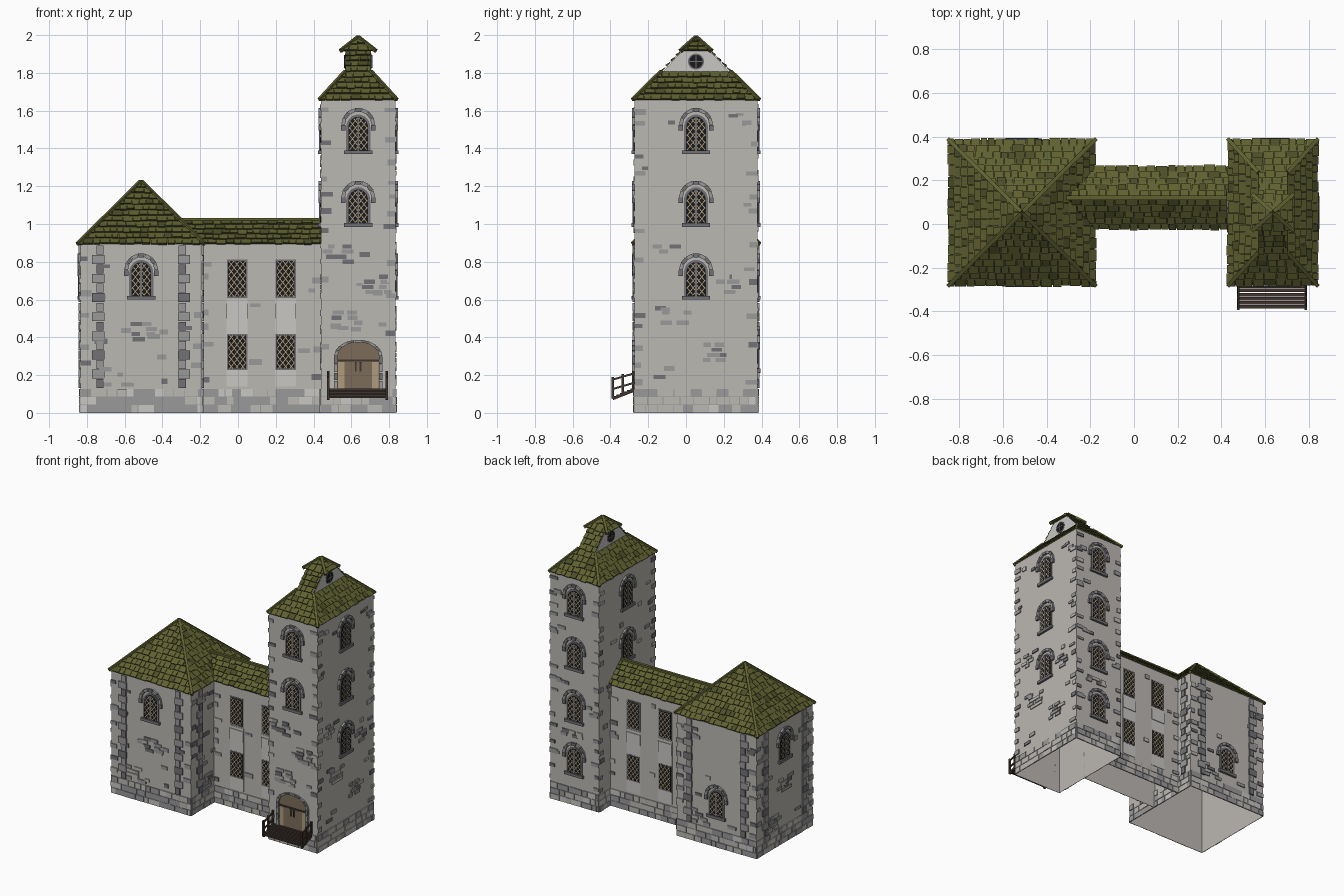
import bpy, bmesh, math, random
from mathutils import Vector as V

if "Cube" in bpy.data.objects:
    bpy.data.objects.remove(bpy.data.objects["Cube"])

random.seed(7)
R = random.uniform
UP = V((0, 0, 1))
COLS = {"plaster": (.50, .48, .45), "stone": (.32, .32, .33), "trim_stone": (.17, .17, .185),
        "moss_tile": (.115, .12, .03), "dark_tile": (.07, .075, .02), "dark_glass": (.01, .01, .01),
        "lattice_tan": (.42, .33, .20), "door_wood": (.20, .15, .10), "dark_wood": (.05, .036, .028),
        "pale_panel": (.58, .57, .55)}
NAMES = list(COLS)
PLA, STO, TRI, ROOF, ROOF2, GLA, LAT, DOOR, WOOD, PAN = range(10)
MATS = []
for n, c in COLS.items():
    m = bpy.data.materials.new(n)
    m.diffuse_color = (*c, 1)
    m.use_nodes = True
    m.node_tree.nodes["Principled BSDF"].inputs["Base Color"].default_value = m.diffuse_color
    MATS.append(m)


class Part:
    """Mesh collector that becomes one named object."""
    def __init__(self, name):
        self.name, self.bm = name, bmesh.new()

    def poly(self, pts, mat):
        out = []
        for p in pts:
            if all((p - q).length > 1e-5 for q in out):
                out.append(p)
        if len(out) > 2:
            self.bm.faces.new([self.bm.verts.new(p) for p in out]).material_index = mat

    def prism(self, wall, outline, w0, w1, mat):
        lo = [wall(u, v, w0) for u, v in outline]
        hi = [wall(u, v, w1) for u, v in outline]
        self.poly(hi, mat)
        for i in range(len(lo)):
            j = (i + 1) % len(lo)
            self.poly([lo[i], lo[j], hi[j], hi[i]], mat)

    def box(self, wall, u0, u1, v0, v1, w1, mat, w0=0):
        self.prism(wall, [(u0, v0), (u1, v0), (u1, v1), (u0, v1)], w0, w1, mat)

    def beam(self, p, q, a, b, mat):
        p, q = V(p), V(q)
        d = (q - p).normalized()
        x = d.cross(UP if abs(d.z) < .95 else V((0, 1, 0))).normalized()
        y = x.cross(d)
        ring = [x * s * a + y * t * b for s, t in ((-1, -1), (1, -1), (1, 1), (-1, 1))]
        self.poly([p + r for r in reversed(ring)], mat)
        self.poly([q + r for r in ring], mat)
        for i in range(4):
            r, s = ring[i], ring[(i + 1) % 4]
            self.poly([p + r, p + s, q + s, q + r], mat)

    def done(self):
        me = bpy.data.meshes.new(self.name)
        bmesh.ops.remove_doubles(self.bm, verts=self.bm.verts, dist=1e-5)
        used = sorted({f.material_index for f in self.bm.faces})
        for f in self.bm.faces:
            f.material_index = used.index(f.material_index)
        self.bm.to_mesh(me)
        for i in used:
            me.materials.append(MATS[i])
        bpy.context.collection.objects.link(bpy.data.objects.new(self.name, me))


class Wall:
    """Maps (along, up, outward) to space; along = 0 at the wall centre."""
    def __init__(self, x, y, d, half):
        self.o, self.d, self.h = V((x, y, 0)), V((*d, 0)), half
        self.n, self.keep = self.d.cross(UP), []

    def __call__(self, u, v, w=0):
        return self.o + self.d * u + UP * v + self.n * w


def room(x0, x1, y0, y1):
    cx, cy, hx, hy = (x0 + x1) / 2, (y0 + y1) / 2, (x1 - x0) / 2, (y1 - y0) / 2
    return [Wall(cx, y0, (1, 0), hx), Wall(x1, cy, (0, 1), hy), Wall(cx, y1, (-1, 0), hx), Wall(x0, cy, (0, -1), hy)]


# ---- walls (open underneath) ----
hall, link, tower = room(-.835, -.19, -.272, .378), room(-.19, .44, -.005, .245), room(.44, .833, -.272, .378)
for name, walls, top in (("hall_walls", hall, .9), ("link_walls", link[::2], .9), ("tower_walls", tower, 1.66)):
    p = Part(name)
    for w in walls:
        p.poly([w(-w.h, 0), w(w.h, 0), w(w.h, top), w(-w.h, top)], PLA)
    p.done()


def arch(hw, v0, spring, rise, n=12):
    return [(-hw, v0), (hw, v0)] + [(hw * math.cos(math.pi * i / n), spring + rise * math.sin(math.pi * i / n))
                                    for i in range(n + 1)]


def lattice(part, wall, cu, hw, v0, spring, rise, step, w):
    """Diagonal bars clipped to an arched or square opening."""
    def inside(u, v):
        if abs(u) > hw or v < v0:
            return False
        return v < spring or (rise > 0 and (u / hw) ** 2 + ((v - spring) / rise) ** 2 < 1)
    for s in (-1, 1):
        dx, dy = .62, .78 * s
        for k in range(-9, 10):
            ox, oy = -dy * k * step, v0 + (spring - v0) / 2 + dx * k * step
            ts = [t * .003 for t in range(-60, 61) if inside(ox + dx * t * .003, oy + dy * t * .003)]
            if len(ts) > 3:
                e = .0023
                part.poly([wall(cu + ox + dx * t - dy * g, oy + dy * t + dx * g, w)
                           for t, g in ((ts[0], -e), (ts[-1], -e), (ts[-1], e), (ts[0], e))], LAT)


def hood(part, wall, cu, cv, ri, ro, a0, n, w, k=1):
    """Arch of separate wedge stones."""
    for i in range(n):
        a, b = [a0 + (math.pi - 2 * a0) * (i + j) / n for j in (.04, .96)]
        part.prism(wall, [(cu + r * math.cos(t), cv + k * r * math.sin(t)) for r, t in ((ri, a), (ro, a), (ro, b), (ri, b))],
                   0, w, (STO, TRI)[i % 2])


def arched_window(part, wall, v0, cu=0):
    s = v0 + .14
    part.prism(wall, [(u + cu, v) for u, v in arch(.064, v0, s, .07)], 0, .004, TRI)
    part.prism(wall, [(u + cu, v) for u, v in arch(.052, v0 + .02, s, .058)], .004, .006, GLA)
    lattice(part, wall, cu, .05, v0 + .022, s, .055, .024, .0075)
    part.box(wall, cu - .005, cu + .005, v0 + .02, s + .055, .011, TRI)
    part.box(wall, cu - .075, cu + .075, v0, v0 + .02, .016, TRI)
    hood(part, wall, cu, v0 + .155, .07, .09, 0, 7, .014)
    for g in (-1, 1):
        part.box(wall, cu + g * .08 - .012, cu + g * .08 + .012, v0 + .125, v0 + .155, .014, TRI)
    wall.keep.append((cu, v0 + .12, .1, .14))


# ---- windows ----
p = Part("tower_windows")
for w, levels in zip(tower, ((.985, 1.37), (.6, .985, 1.37), (.215, .6, .985, 1.37), (.985, 1.37))):
    for v in levels:
        arched_window(p, w, v)
p.done()
p = Part("hall_windows")
for i, v in ((0, .6), (2, .21), (3, .6)):
    arched_window(p, hall[i], v)
p.done()
p = Part("link_windows")
for w in link[::2]:
    for x in (-.005, .252):
        cu = (x - .125) * w.d.x
        w.keep.append((cu, .5, .06, .4))
        p.box(w, cu - .056, cu + .056, .14, .6, .003, PAN)
        p.box(w, cu - .056, cu + .056, .5, .58, .008, PAN)
        for a, b in ((.235, .41), (.615, .805)):
            p.box(w, cu - .054, cu + .054, a - .008, b + .008, .004, TRI)
            p.box(w, cu - .047, cu + .047, a, b, .006, GLA)
            lattice(p, w, cu, .046, a, b, 0, .024, .0075)
p.done()

# ---- door ----
w = tower[0]
p = Part("double_door")
p.prism(w, arch(.112, .1, .3, .075), 0, .003, DOOR)
for g in (-1, 1):
    for j in range(3):
        c = g * (.018 + j * .036)
        p.box(w, c - .016, c + .016, .13, .27, .006, LAT if j == 2 else DOOR)
    p.box(w, g * .012 - .004, g * .012 + .004, .22, .27, .012, WOOD)
p.box(w, -.11, .11, .272, .282, .008, WOOD)
hood(p, w, 0, .3, .11, .128, 0, 9, .014, .68)
for g in (-1, 1):
    for j in range(4):
        p.box(w, g * .119 - .009, g * .119 + .009, .13 + j * .043, .169 + j * .043, .014, (STO, TRI)[j % 2])
p.done()
w.keep.append((0, .22, .14, .2))

# ---- porch: stepped planks and sloping rails ----
p = Part("porch_steps")
for i in range(6):
    y = -.38 + i * .019
    z = .085 + i * .008
    p.beam((.475, y, z), (.79, y, z), .008, .005, WOOD)
for x in (.478, .787):
    p.beam((x, -.388, .075), (x, -.275, .12), .006, .008, WOOD)
    for y in (-.388, -.335, -.28):
        z = .075 + (y + .388) * .3
        p.beam((x, y, z), (x, y, z + .115), .006, .006, WOOD)
    for h in (.05, .1):
        p.beam((x, -.392, .075 + h), (x, -.272, .11 + h), .004, .005, WOOD)
p.done()


# ---- stonework ----
def brick(part, w, u, v, hu, hv, d=.007):
    if any(abs(u - a) < hu + c and abs(v - b) < hv + e for a, b, c, e in w.keep) or abs(u) + hu > w.h + .001:
        return
    part.box(w, u - hu, u + hu, v - hv, v + hv, d, random.choice((STO, STO, STO, PLA, TRI)))


def stonework(name, walls, top, patches):
    p, base = Part(name + "_wall_stones"), Part(name + "_plinth")
    for w in walls:
        for row in range(3):
            u = -w.h
            while u < w.h - .005:
                e = min(w.h, u + R(.035, .09))
                if w is not tower[0] or abs((u + e) / 2) > .12 or row < 2:
                    base.box(w, u + .002, e - .002, row * .043 + .002, row * .043 + .041, R(.004, .008),
                             random.choice((STO, PLA, PLA, STO, PAN)))
                u = e
        base.box(w, -w.h, w.h, 0, .125, .002, STO)
        v = .17
        while v < top - .03:                    # corner stones
            for g in (-1, 1):
                if R(0, 1) < .75:
                    h = R(.015, .032)
                    brick(p, w, g * (w.h - h), v + R(-.02, .02), h, R(.01, .017))
            v += .09
        for i in range(int(top * w.h * 2 * 26)):  # loose stones
            brick(p, w, R(-w.h, w.h), R(.16, top - .03), R(.016, .034), R(.008, .016))
        for a, b in patches:                     # clusters of bared brick
            for r in range(4):
                for k in range(2):
                    brick(p, w, a * w.h + (k - .5) * .07 + R(-.03, .03), b + r * .027, R(.02, .034), .011)
    p.done()
    base.done()


stonework("tower", tower, 1.65, ((-.5, .8), (.5, .64), (.35, .28), (-.3, .45)))
stonework("link", link[::2], .88, ())
stonework("hall", hall, .88, ((0, .39), (-.4, .15)))
p = Part("hall_quoins")
for w in hall:
    for g in (-1, 1):
        for i in range(15):
            h = .032 if i % 2 else .019
            c = g * (w.h - .095 + (.0 if i % 2 else -.01))
            if w is hall[1] and g > 0:
                c += .03
            p.box(w, c - h, c + h, .132 + i * .0505, .179 + i * .0505, .01, STO if i % 3 else TRI)
p.done()


# ---- roofs: rows of overlapping tiles clipped to each slope ----
def slope(part, a, b, c, d, row=.042):
    a, b, c, d = map(V, (a, b, c, d))
    e = (b - a).normalized()
    L, sl, sr = (b - a).length, (d - a).dot(e), (c - b).dot(e)
    rise = (d - a) - e * sl
    n = e.cross(rise).normalized()
    part.poly([a, b, c, d], ROOF2)
    rows = max(2, round(rise.length / row))
    for i in range(rows):
        t0, t1 = i / rows, (i + 1) / rows
        u = sl * t0 - R(0, .03)
        while u < L + sr * t0:
            f = u + R(.032, .058)
            drop = R(-.004, .005) / rise.length

            def pt(x, t, h, tc):
                return a + e * min(max(x, sl * tc), L + sr * tc) + rise * t + n * h
            h = R(.008, .013)
            p0, p1 = pt(u + .0015, t0 - drop, h, t0), pt(f - .0015, t0 - drop, h, t0)
            p2, p3 = pt(f - .0015, t1, .003, t1), pt(u + .0015, t1, .003, t1)
            m = ROOF if R(0, 1) < .85 else ROOF2
            part.poly([p0, p1, p2, p3], m)
            part.poly([p0 - n * h, p1 - n * h, p1, p0], ROOF2)
            part.poly([p0 - n * h, p0, p3], ROOF2)
            part.poly([p1 - n * h, p2, p1], ROOF2)
            u = f


def hip(part, cx, cy, hx, hy, z, tx, ty, tz):
    """Four slopes from an eave rectangle to a smaller top rectangle, with hip caps."""
    k = [(-1, -1), (1, -1), (1, 1), (-1, 1)]
    lo = [V((cx + i * hx, cy + j * hy, z)) for i, j in k]
    hi = [V((cx + i * tx, cy + j * ty, tz)) for i, j in k]
    for i in range(4):
        j = (i + 1) % 4
        slope(part, lo[i], lo[j], hi[j], hi[i])
        out = (lo[i] - hi[i]).normalized() * .008
        part.beam(lo[i] + out + UP * .006, hi[i] + UP * .004, .009, .009, ROOF)


CY = .053
p = Part("hall_roof")
hip(p, -.513, CY, .332, .33, .893, .001, .001, 1.222)
p.done()
p = Part("link_roof")
slope(p, (-.18, -.02, .893), (.44, -.02, .893), (.44, .12, 1.022), (-.31, .12, 1.022))
slope(p, (.44, .26, .893), (-.18, .26, .893), (-.31, .12, 1.022), (.44, .12, 1.022))
p.beam((-.31, .12, 1.024), (.44, .12, 1.024), .01, .009, ROOF)
p.done()
p = Part("tower_roof")
TX = .636
hip(p, TX, CY, .2, .33, 1.657, .066, .182, 1.805)
for g in (-1, 1):                                # steep strips between the gables
    x, y = TX - .066 * -g * -1, CY + g * .182
    slope(p, (TX + g * .066, y, 1.805), (TX - g * .066, y, 1.805), (TX - g * .066, CY + g * .07, 1.918),
          (TX + g * .066, CY + g * .07, 1.918))
hip(p, TX, CY, .088, .078, 1.915, .001, .001, 1.985)
p.done()

# ---- small gables with round windows ----
p = Part("tower_gables")
for w in (Wall(TX + .063, CY, (0, 1), .2), Wall(TX - .063, CY, (0, -1), .2)):
    p.prism(w, [(-.182, 1.8), (.182, 1.8), (.066, 1.922), (-.066, 1.922)], 0, .004, PAN)
    for r, d, m in ((.043, .007, TRI), (.036, .009, GLA)):
        p.prism(w, [(r * math.cos(i * math.pi / 8), 1.86 + r * math.sin(i * math.pi / 8)) for i in range(16)], .004, d, m)
    p.box(w, -.003, .003, 1.826, 1.894, .012, TRI)
    p.box(w, -.034, .034, 1.857, 1.863, .012, TRI)
p.done()
